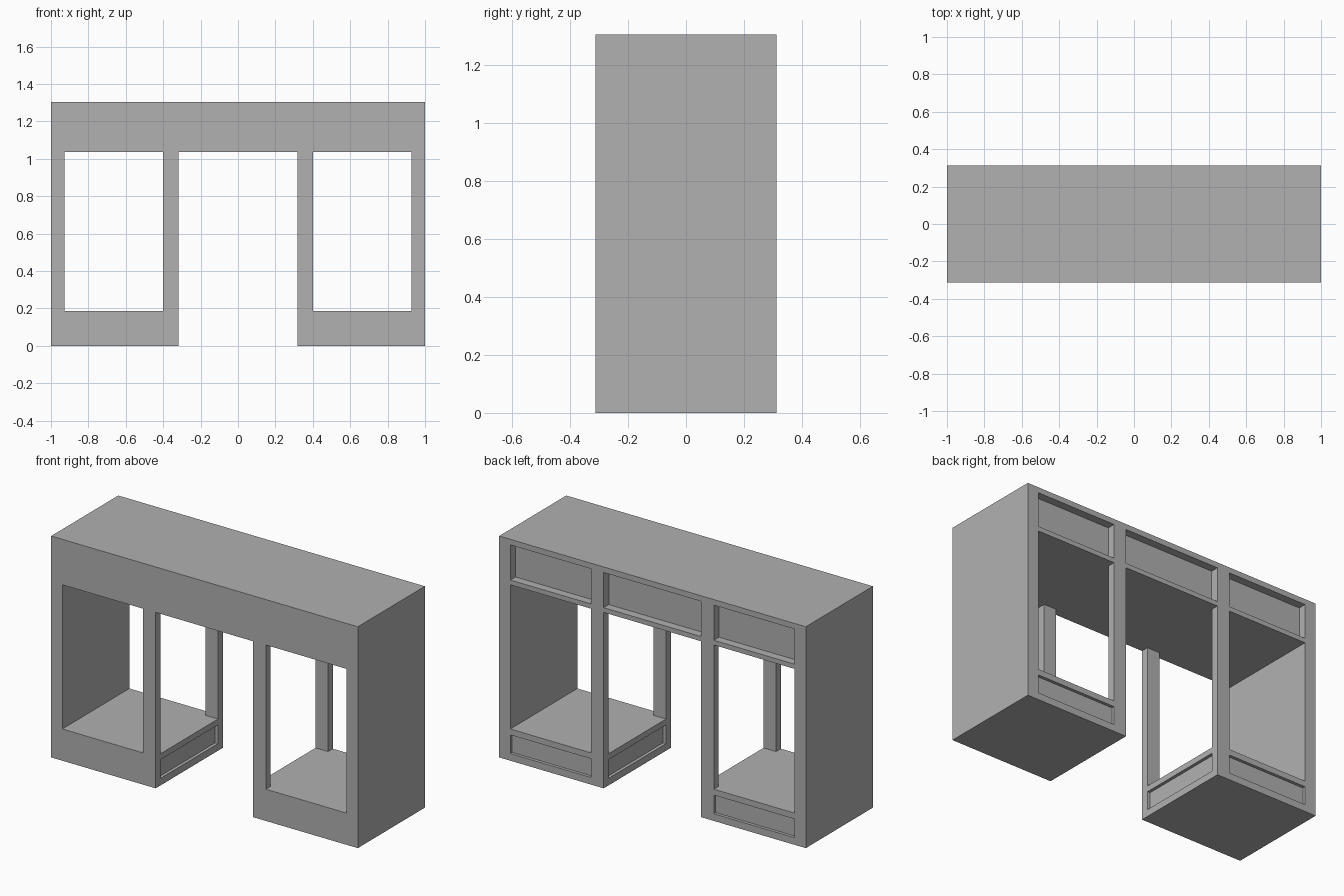
import bpy
import bmesh
from mathutils import Matrix, Vector

default = bpy.data.objects.get("Cube")
if default:
    bpy.data.objects.remove(default, do_unlink=True)

grey = bpy.data.materials.new("plain grey")
grey.use_nodes = True
grey.diffuse_color = (0.44, 0.44, 0.44, 1)
grey.node_tree.nodes["Principled BSDF"].inputs["Base Color"].default_value = grey.diffuse_color

# Shared dimensions
HALF_W, HALF_D, HEIGHT = 1.0, 0.3125, 1.305
UNDERSIDE = 1.037     # bottom of the drawer section
FLOOR = 0.187         # top of the pedestal bases
KNEE = 0.318          # half width of the knee space
POST_X = 0.40         # bay side of the posts
WALL_X = 0.927        # bay side of the outer panels
POST_D = 0.045        # post thickness front to back
DRAWER_DEPTH, PANEL_DEPTH = 0.048, 0.018


def box(name, low, high):
    """Axis-aligned box between two corners."""
    low, high = Vector(low), Vector(high)
    bm = bmesh.new()
    bmesh.ops.create_cube(bm, size=1, matrix=Matrix.Translation((low + high) / 2)
                          @ Matrix.Diagonal((*(high - low), 1)))
    mesh = bpy.data.meshes.new(name)
    bm.to_mesh(mesh)
    bm.free()
    mesh.materials.append(grey)
    obj = bpy.data.objects.new(name, mesh)
    bpy.context.collection.objects.link(obj)
    return obj


def recess(target, low, high):
    """Cut a box-shaped recess into the target and discard the cutter."""
    cutter = box("recess_cutter", low, high)
    cutter.hide_render = True
    mod = target.modifiers.new("recess", "BOOLEAN")
    mod.operation, mod.solver, mod.object = "DIFFERENCE", "EXACT", cutter
    bpy.context.view_layer.update()
    graph = bpy.context.evaluated_depsgraph_get()
    cut = bpy.data.meshes.new_from_object(target.evaluated_get(graph))
    target.modifiers.clear()
    target.data = cut
    bpy.data.objects.remove(cutter, do_unlink=True)


def mirrored(obj, name):
    """Copy a part to the other side of the desk."""
    copy = obj.copy()
    copy.data = obj.data.copy()
    copy.name = name
    copy.data.transform(Matrix.Scale(-1, 4, (1, 0, 0)))
    copy.data.flip_normals()
    bpy.context.collection.objects.link(copy)


# Drawer section with three recesses in the back
top = box("drawer_section", (-HALF_W, -HALF_D, UNDERSIDE), (HALF_W, HALF_D, HEIGHT))
for x0, x1 in ((-WALL_X, -POST_X), (-KNEE, KNEE), (POST_X, WALL_X)):
    recess(top, (x0, HALF_D - DRAWER_DEPTH, 1.065), (x1, HALF_D + 0.1, 1.272))

# Pedestal base with shallow panels on the back and the knee side
base = box("left_base", (KNEE, -HALF_D, 0), (HALF_W, HALF_D, FLOOR))
recess(base, (POST_X, HALF_D - PANEL_DEPTH, 0.042), (WALL_X, HALF_D + 0.1, 0.152))
recess(base, (KNEE - 0.1, -HALF_D + POST_D, 0.042),
       (KNEE + PANEL_DEPTH, HALF_D - POST_D, 0.152))

# Outer panel and the two knee-side posts
parts = {
    "base": base,
    "side_panel": box("left_side_panel", (WALL_X, -HALF_D, FLOOR), (HALF_W, HALF_D, UNDERSIDE)),
    "front_post": box("left_front_post", (KNEE, -HALF_D, FLOOR),
                      (POST_X, -HALF_D + POST_D, UNDERSIDE)),
    "back_post": box("left_back_post", (KNEE, HALF_D - POST_D, FLOOR),
                     (POST_X, HALF_D, UNDERSIDE)),
}
for part, obj in parts.items():
    mirrored(obj, "right_" + part)
